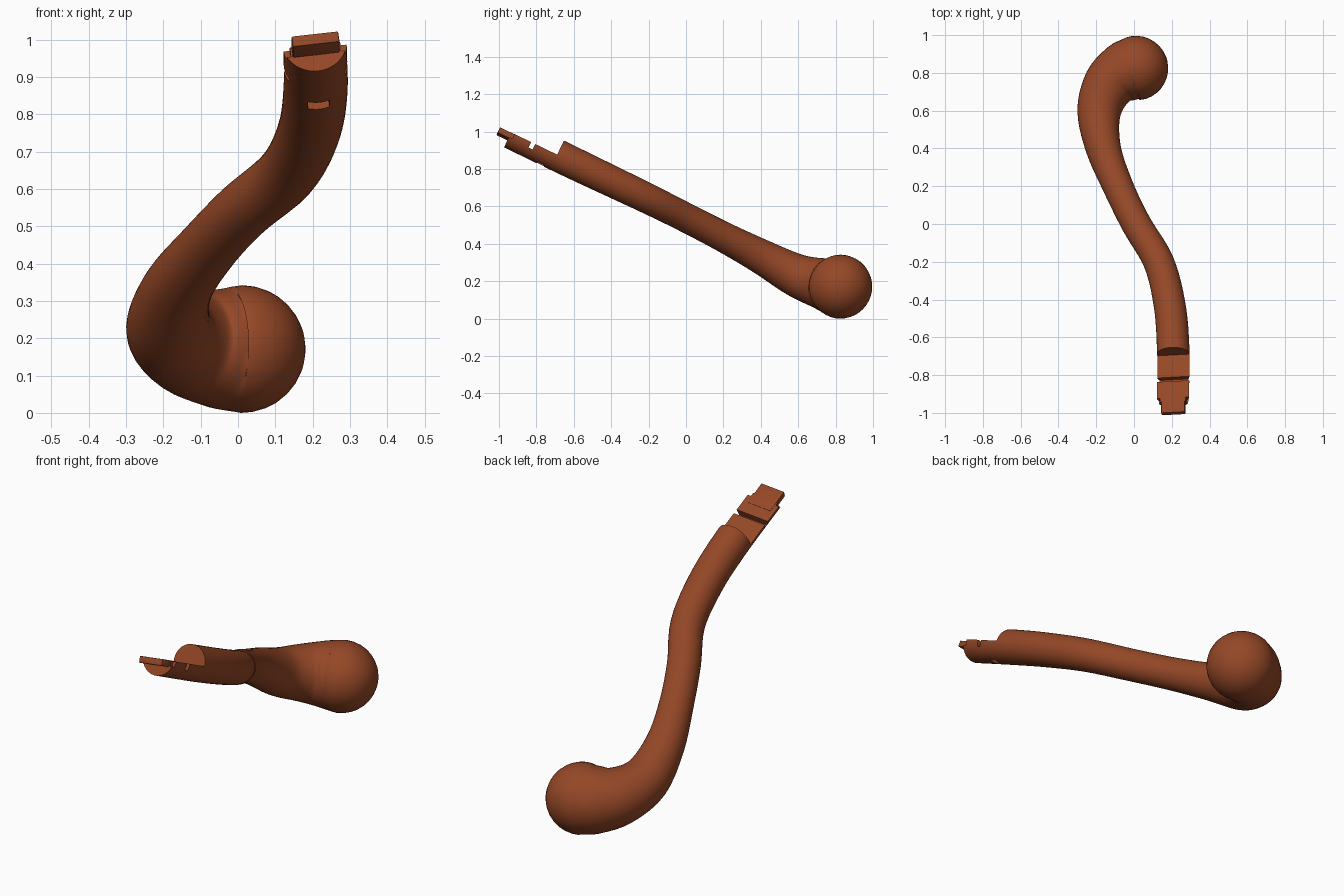
import bpy, bmesh, math
from mathutils import Vector, Matrix

if "Cube" in bpy.data.objects:
    bpy.data.objects.remove(bpy.data.objects["Cube"])

mat = bpy.data.materials.new("reddish_brown")
mat.diffuse_color = (0.30, 0.064, 0.02, 1)
mat.use_nodes = True
mat.node_tree.nodes["Principled BSDF"].inputs["Base Color"].default_value = mat.diffuse_color


def make(name, bm):
    bmesh.ops.recalc_face_normals(bm, faces=bm.faces)
    me = bpy.data.meshes.new(name)
    bm.to_mesh(me)
    bm.free()
    me.materials.append(mat)
    ob = bpy.data.objects.new(name, me)
    bpy.context.collection.objects.link(ob)
    return ob


def box(name, frame, lo, hi, bevel=0):
    """Box between two corners given in a local frame."""
    lo, hi = Vector(lo), Vector(hi)
    bm = bmesh.new()
    bmesh.ops.create_cube(bm, size=1)
    for v in bm.verts:
        v.co = frame @ Vector([(lo[i] + hi[i]) / 2 + v.co[i] * (hi[i] - lo[i]) for i in range(3)])
    if bevel:
        bmesh.ops.bevel(bm, geom=bm.edges[:], offset=bevel, segments=2, affect='EDGES', profile=0.5)
    return make(name, bm)


def frame_at(origin, t, roll=0):
    """Local axes: x = across, y = along t, z = up."""
    t = Vector(t).normalized()
    x = t.cross(Vector((0, 0, 1))).normalized()
    x = Matrix.Rotation(-roll, 3, t) @ x
    u = x.cross(t)
    return Matrix.Translation(origin) @ Matrix((x, t, u)).transposed().to_4x4()


# Path of the handle: x, y, z, radius
path = [(.205, -.935, .993, .086), (.207, -.65, .855, .086), (.187, -.42, .745, .084),
        (.130, -.2, .64, .081), (.012, 0, .54, .079), (-.085, .2, .437, .081),
        (-.162, .4, .333, .093), (-.185, .59, .232, .115), (-.135, .73, .187, .138),
        (-.055, .80, .173, .160), (.01, .825, .171, .171)]
P = [Vector(p) for p in path]
P = [2 * P[0] - P[1]] + P + [2 * P[-1] - P[-2]]
samples = []
for i in range(1, len(P) - 2):
    a, b, c, d = P[i - 1:i + 3]
    for k in range(5):
        s = k / 5
        samples.append(.5 * (2 * b + (c - a) * s + (2 * a - 5 * b + 4 * c - d) * s * s
                             + (3 * b - a - 3 * c + d) * s ** 3))
samples.append(P[-2])
centres = [Vector(p[:3]) for p in samples]
radii = [p[3] for p in samples]
tangents = [(centres[min(i + 1, len(centres) - 1)] - centres[max(i - 1, 0)]).normalized()
            for i in range(len(centres))]

# Rounded knob end continues the sweep as a hemisphere
end, tip, R = centres[-1].copy(), tangents[-1].copy(), radii[-1]
for k in range(1, 9):
    a = k / 8.4 * math.pi / 2
    centres.append(end + tip * R * math.sin(a))
    radii.append(R * math.cos(a))
    tangents.append(tip)

# Handle body
N = 40
bm = bmesh.new()
rings = []
for c, r, t in zip(centres, radii, tangents):
    x = t.cross(Vector((0, 0, 1))).normalized()
    u = x.cross(t)
    rings.append([bm.verts.new(c + r * (x * math.cos(2 * math.pi * j / N) + u * math.sin(2 * math.pi * j / N)))
                  for j in range(N)])
for A, B in zip(rings, rings[1:]):
    for j in range(N):
        bm.faces.new((A[j], A[(j + 1) % N], B[(j + 1) % N], B[j]))
bm.faces.new(rings[0])
pole = bm.verts.new(end + tip * R)
for j in range(N):
    bm.faces.new((rings[-1][j], rings[-1][(j + 1) % N], pole))
handle = make("curved_handle", bm)

# Joint end: half lap, cross groove, underside slot, notched corners
J = frame_at((.205, -.935, .993), (0, .9, -.436), math.radians(7))
cutters = [box("lap_cutter", J, (-.2, -.1, -.008), (.2, .272, .2)),
           box("groove_cutter", J, (-.2, .118, -.04), (.2, .142, .1)),
           box("slot_cutter", J, (-.028, .195, -.2), (.030, .235, -.055))]
for s in (-1, 1):
    cutters.append(box("corner_cutter", J, (min(s * .068, s * .2), -.1, -.035),
                       (max(s * .068, s * .2), .02, .1)))
for c in cutters:
    c.hide_render = True
    m = handle.modifiers.new("cut", 'BOOLEAN')
    m.operation, m.solver, m.object = 'DIFFERENCE', 'EXACT', c
dg = bpy.context.evaluated_depsgraph_get()
handle.data = bpy.data.meshes.new_from_object(handle.evaluated_get(dg))
handle.modifiers.clear()
for c in cutters:
    bpy.data.objects.remove(c)

# Tongue on the joint end
tongue = box("joint_tongue", J, (-.063, -.066, -.038), (.063, .06, -.006), .004)

# Thin rib under the bend
K = frame_at((-.153, .33, .275), (0, .32, -.195))
rib = box("underside_rib", K, (-.017, 0, 0), (.017, .375, .05))

for ob in (handle, tongue, rib):
    bpy.ops.object.select_all(action='DESELECT')
    ob.select_set(True)
    bpy.context.view_layer.objects.active = ob
    bpy.ops.object.shade_smooth_by_angle(angle=math.radians(35))
